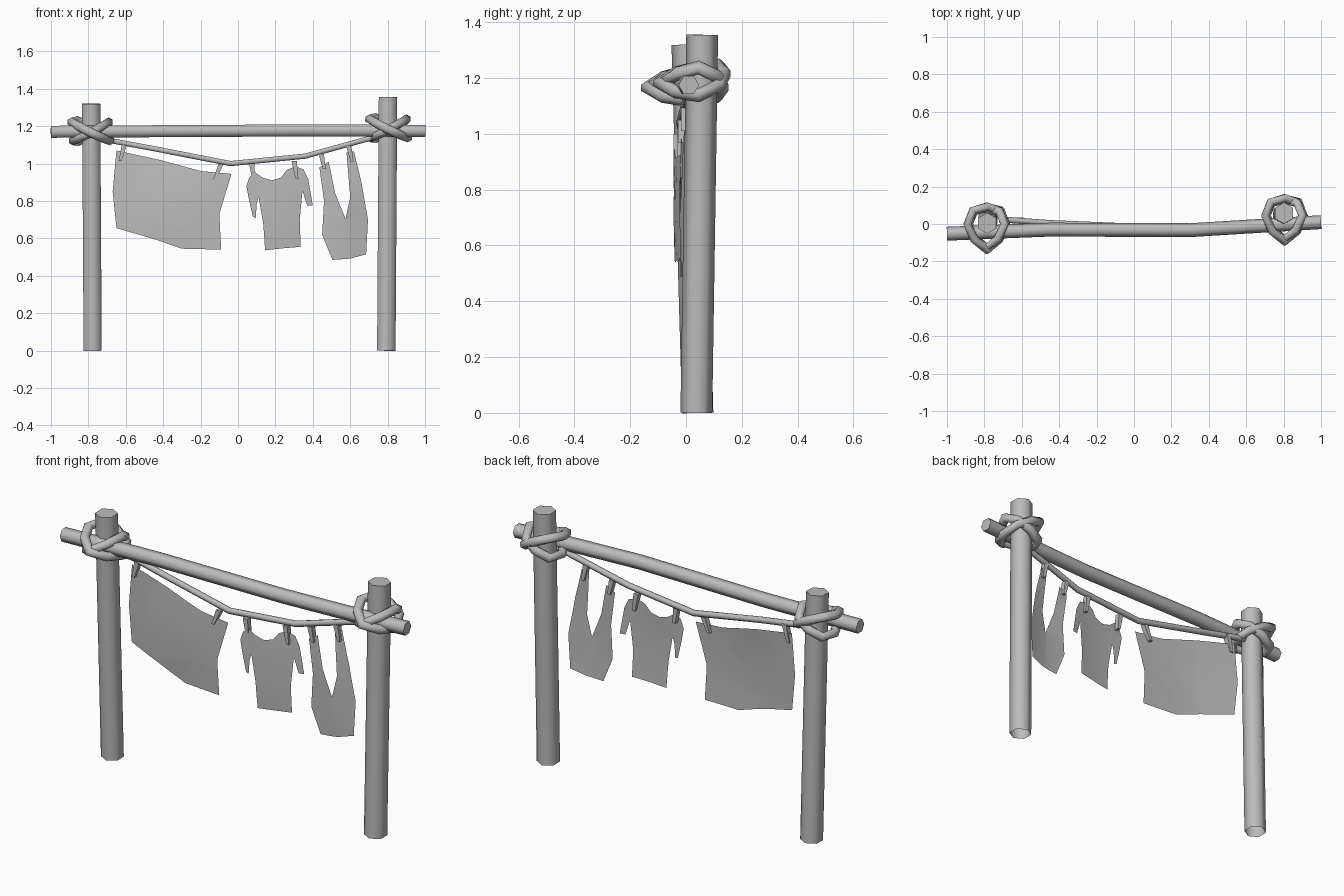
import bpy, bmesh, math
from mathutils import Vector

cube = bpy.data.objects.get("Cube")
if cube:
    bpy.data.objects.remove(cube, do_unlink=True)

grey = bpy.data.materials.new("plain grey")
grey.use_nodes = True
COLOUR = (0.5, 0.5, 0.5, 1)
grey.diffuse_color = COLOUR
grey.node_tree.nodes["Principled BSDF"].inputs["Base Color"].default_value = COLOUR


def finish(name, bm, angle=70):
    mesh = bpy.data.meshes.new(name)
    bm.to_mesh(mesh)
    bm.free()
    mesh.materials.append(grey)
    obj = bpy.data.objects.new(name, mesh)
    bpy.context.collection.objects.link(obj)
    bpy.ops.object.select_all(action='DESELECT')
    obj.select_set(True)
    bpy.context.view_layer.objects.active = obj
    bpy.ops.object.shade_smooth_by_angle(angle=math.radians(angle))
    return obj


def tube(name, path, radius, ref=(0, 1, 0), closed=False, caps=(True, True), sides=6):
    """Sweep a polygon along a path."""
    bm = bmesh.new()
    pts = [Vector(p) for p in path]
    n = len(pts)
    rings = []
    for i, p in enumerate(pts):
        before = pts[i - 1] if closed or i > 0 else p
        after = pts[(i + 1) % n] if closed or i < n - 1 else p
        t = (after - before).normalized()
        u = Vector(ref)
        u = (u - t * u.dot(t)).normalized()
        v = t.cross(u)
        angles = [2 * math.pi * k / sides for k in range(sides)]
        rings.append([bm.verts.new(p + radius * (u * math.cos(a) + v * math.sin(a)))
                      for a in angles])
    for i in range(n if closed else n - 1):
        a, b = rings[i], rings[(i + 1) % n]
        for k in range(sides):
            j = (k + 1) % sides
            bm.faces.new((a[k], a[j], b[j], b[k]))
    if not closed:
        if caps[0]:
            bm.faces.new(rings[0][::-1])
        if caps[1]:
            bm.faces.new(rings[-1])
    return finish(name, bm)


def cloth(name, outline, step, y_start, y_end, billow):
    """Flat outline cut into a grid, hung at a slant and billowed forwards."""
    bm = bmesh.new()
    face = bm.faces.new([bm.verts.new((x, 0, z)) for x, z in outline])
    face.normal_update()
    bmesh.ops.triangulate(bm, faces=[face])
    bounds = []
    for axis in (0, 2):
        values = [v.co[axis] for v in bm.verts]
        low, high = min(values), max(values)
        bounds.append((low, high - low))
        count = max(2, round((high - low) / step))
        for i in range(1, count):
            co, no = Vector(), Vector()
            co[axis] = low + (high - low) * i / count
            no[axis] = 1
            geom = bm.verts[:] + bm.edges[:] + bm.faces[:]
            bmesh.ops.bisect_plane(bm, geom=geom, plane_co=co, plane_no=no, dist=1e-5)
    (x0, width), (z0, height) = bounds
    for v in bm.verts:
        u, w = (v.co.x - x0) / width, (v.co.z - z0) / height
        bulge = math.sin(math.pi * u) * math.sin(math.pi * (0.2 + 0.8 * w))
        v.co.y = y_start + (y_end - y_start) * u - billow * bulge
    return finish(name, bm)


# Posts leaning a little, open underneath
tube("right_post", [(-0.777, 0.042, 0), (-0.785, 0.004, 1.32)], 0.056, caps=(False, True))
tube("left_post", [(0.793, 0.037, 0), (0.802, 0.058, 1.355)], 0.057, caps=(False, True))

# Crossbar, slightly bowed
tube("crossbar", [(-1, -0.052, 1.17), (-0.45, -0.03, 1.173),
                  (0.3, -0.033, 1.177), (1, 0.01, 1.175)], 0.037)

# Sagging line
tube("clothes_line", [(-0.72, 0.025, 1.13), (-0.45, 0.005, 1.08), (-0.04, -0.012, 1.0),
                      (0.36, -0.02, 1.04), (0.76, 0.01, 1.15)], 0.016)

# Crossed rope lashings: each loop is high on one side and low on the other
half = [(0, -0.135), (0.065, -0.08), (0.1, 0), (0.072, 0.07), (0, 0.09)]
loop = half + [(-x, y) for x, y in half[-2:0:-1]]
for side, cx, cy, cz in (("right", -0.787, 0.0, 1.172), ("left", 0.805, 0.045, 1.188)):
    for label, tilt, size, dip in (("inner", 0.5, 0.95, -0.25), ("outer", -0.5, 1.03, 0.3)):
        tube(f"{side}_{label}_lashing",
             [(cx + x * size, cy + y * size, cz + tilt * x + dip * max(y, 0) + 0.05 * min(y, 0))
              for x, y in loop],
             0.025, ref=(0, 0, 1), closed=True)

# Washing
cloth("towel", [(-0.65, 1.07), (-0.42, 1.02), (-0.2, 0.96), (-0.035, 0.945),
                (-0.1, 0.73), (-0.09, 0.54), (-0.3, 0.545), (-0.45, 0.597),
                (-0.65, 0.655), (-0.67, 0.85)], 0.14, 0.03, -0.033, 0.022)
cloth("shirt", [(0.045, 0.88), (0.06, 0.925), (0.09, 0.955), (0.13, 0.925), (0.18, 0.91),
                (0.23, 0.925), (0.26, 0.965), (0.305, 0.985), (0.35, 0.97), (0.375, 0.92),
                (0.4, 0.775), (0.37, 0.775), (0.345, 0.855), (0.33, 0.7), (0.335, 0.555),
                (0.24, 0.547), (0.145, 0.537), (0.135, 0.68), (0.11, 0.82), (0.1, 0.785),
                (0.095, 0.71), (0.08, 0.715), (0.06, 0.8)], 0.09, -0.045, -0.008, 0.012)
cloth("trousers", [(0.435, 0.98), (0.485, 1.01), (0.52, 0.84), (0.575, 0.705),
                   (0.6, 0.82), (0.58, 1.06), (0.62, 1.065), (0.66, 0.9), (0.695, 0.7),
                   (0.685, 0.515), (0.6, 0.492), (0.505, 0.485), (0.45, 0.62),
                   (0.46, 0.8)], 0.11, -0.018, 0.008, 0.018)

# Pegs, narrowing downwards: foot x and z, head x and z, depth position
pegs = [(-0.63, 1.015, -0.605, 1.11, 0.02), (-0.125, 0.915, -0.09, 0.998, -0.024),
        (0.085, 0.91, 0.073, 1.0, -0.03), (0.315, 0.92, 0.3, 1.015, -0.016),
        (0.462, 0.97, 0.445, 1.05, -0.015), (0.61, 1.01, 0.592, 1.095, -0.004)]
for i, (x0, z0, x1, z1, y) in enumerate(pegs):
    bm = bmesh.new()
    bmesh.ops.create_cube(bm, size=1)
    for v in bm.verts:
        top = v.co.z > 0
        width = 0.028 if top else 0.016
        x, z = (x1, z1) if top else (x0, z0)
        v.co = (x + v.co.x * width, y + v.co.y * 0.028, z)
    finish(f"peg_{i + 1}", bm, 30)
